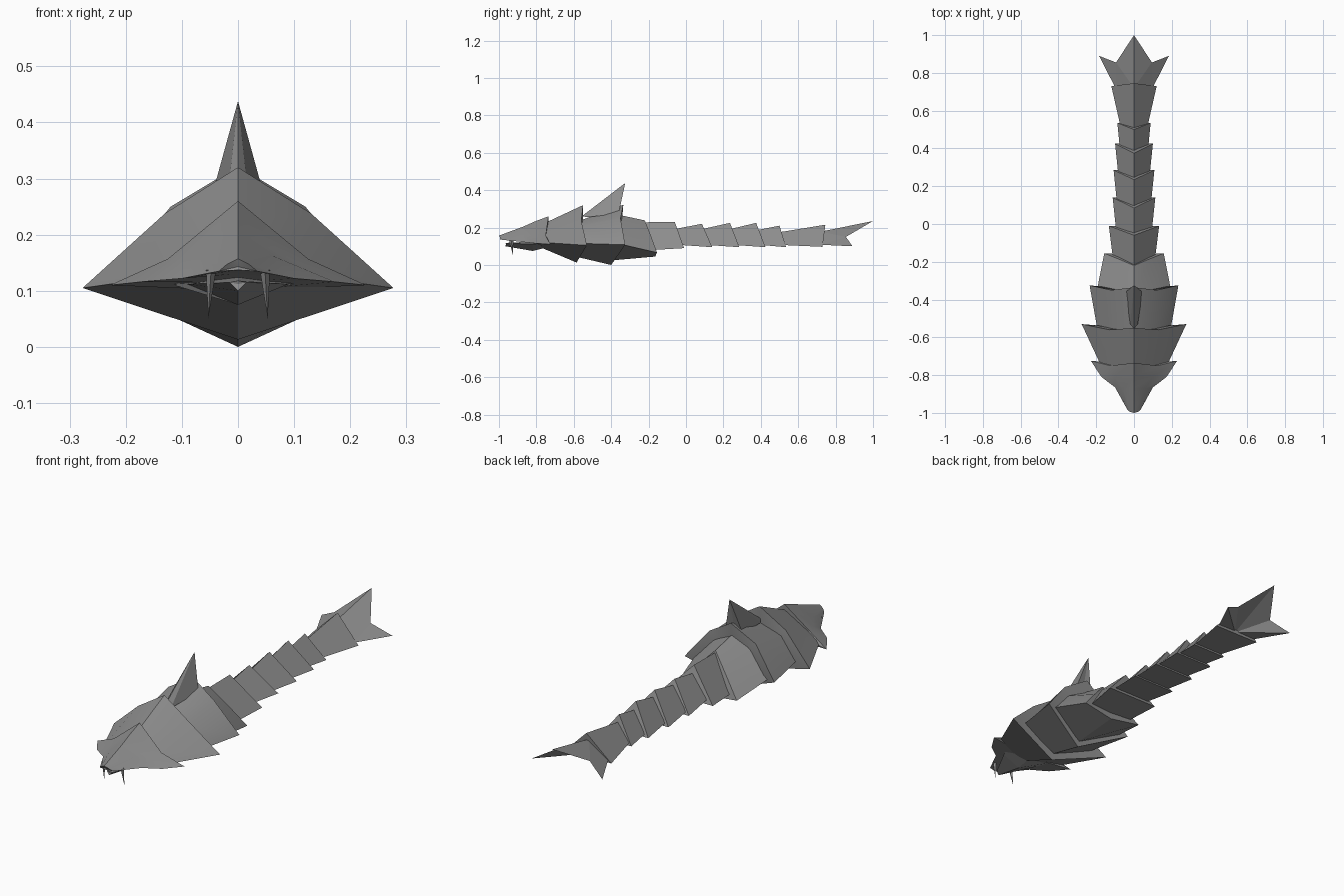
import bpy, bmesh

if "Cube" in bpy.data.objects:
    bpy.data.objects.remove(bpy.data.objects["Cube"])

grey = bpy.data.materials.new("slate grey")
grey.diffuse_color = (0.27, 0.27, 0.27, 1)
grey.use_nodes = True
grey.node_tree.nodes["Principled BSDF"].inputs["Base Color"].default_value = grey.diffuse_color


def finish(name, bm, smooth=False):
    bmesh.ops.remove_doubles(bm, verts=bm.verts, dist=0.0005)
    bmesh.ops.recalc_face_normals(bm, faces=bm.faces)
    me = bpy.data.meshes.new(name)
    bm.to_mesh(me)
    bm.free()
    me.materials.append(grey)
    ob = bpy.data.objects.new(name, me)
    bpy.context.collection.objects.link(ob)
    if smooth:
        bpy.ops.object.select_all(action='DESELECT')
        ob.select_set(True)
        bpy.context.view_layer.objects.active = ob
        bpy.ops.object.shade_smooth_by_angle(angle=0.5)
    return ob


def loft(name, halves, smooth=False):
    """Skin half sections (top centre to bottom centre), mirrored in x."""
    bm = bmesh.new()
    rings = []
    for h in halves:
        full = h + [(-x, y, z) for x, y, z in reversed(h[1:-1])]
        rings.append([bm.verts.new(p) for p in full])
    n = len(rings[0])
    for a, b in zip(rings, rings[1:]):
        for i in range(n):
            j = (i + 1) % n
            bm.faces.new((a[i], a[j], b[j], b[i]))
    for r in (rings[0], rings[-1]):
        c = sum((v.co for v in r), r[0].co * 0) / n
        cv = bm.verts.new(c)
        for i in range(n):
            bm.faces.new((r[i], r[(i + 1) % n], cv))
    return finish(name, bm, smooth)


# Head shield
loft("head", [
    [(0, -1.0, .157), (.02, -.995, .147), (.034, -.985, .135), (0, -.995, .137)],
    [(0, -.87, .205), (.06, -.87, .163), (.1, -.865, .122), (0, -.87, .13)],
    [(0, -.81, .232), (.1, -.81, .152), (.172, -.81, .116), (0, -.81, .115)],
    [(0, -.735, .26), (.125, -.75, .157), (.228, -.725, .11), (0, -.75, .1)],
], True)

# Lower jaw
loft("lower_jaw", [
    [(0, -.965, .118), (.015, -.96, .115), (0, -.965, .1)],
    [(0, -.82, .125), (.09, -.82, .112), (0, -.82, .075)],
    [(0, -.74, .125), (.13, -.74, .115), (0, -.74, .095)],
])

# Three large body plates with shoulders, each flaring over the next
loft("neck_plate", [
    [(0, -.76, .222), (.1, -.76, .16), (.17, -.76, .12), (0, -.78, .095)],
    [(0, -.55, .32), (.13, -.56, .238), (.277, -.53, .105), (0, -.585, .013)],
], True)
loft("chest_plate", [
    [(0, -.56, .24), (.11, -.56, .205), (.195, -.55, .115), (0, -.57, .04)],
    [(0, -.335, .322), (.12, -.35, .25), (.235, -.325, .108), (0, -.4, 0)],
], True)
loft("belly_plate", [
    [(0, -.36, .268), (.1, -.36, .215), (.195, -.345, .11), (0, -.39, .025)],
    [(0, -.22, .238), (.078, -.187, .155), (.157, -.155, .066), (0, -.165, .045)],
], True)

# Tail segments, roof shaped with a flat underside:
# front (ridge y, ridge z, edge x, edge y, edge z), then back
tail = [
    (-.23, .228, .112, -.18, .08, -.06, .23, .133, -.01, .09),
    (-.07, .19, .095, -.03, .107, .085, .22, .113, .14, .095),
    (.07, .188, .09, .11, .107, .235, .225, .108, .285, .095),
    (.22, .188, .083, .26, .107, .375, .225, .1, .425, .095),
    (.36, .182, .075, .4, .107, .5, .21, .088, .535, .095),
    (.48, .172, .07, .51, .107, .745, .215, .12, .73, .097),
]
for i, t in enumerate(tail):
    loft(f"tail_segment_{i + 1}", [
        [(0, y, z), (w, ey, ez), (0, ey, ez)]
        for y, z, w, ey, ez in (t[:5], t[5:])])

# Tail fin: folded three-pointed blade
bm = bmesh.new()
P = {}
for s in (1, -1):
    top0, tip, bot0 = [bm.verts.new(p) for p in
                       ((0, .72, .178), (0, 1.0, .235), (0, .72, .11))]
    root, side, notch = [bm.verts.new((s * x, y, z)) for x, y, z in
                         ((.098, .72, .108), (.185, .89, .1), (.095, .855, .15))]
    for f in ((top0, tip, notch), (top0, notch, root), (root, notch, side),
              (bot0, tip, notch), (bot0, notch, side), (bot0, side, root),
              (top0, root, bot0)):
        bm.faces.new(f)
finish("tail_fin", bm)

# Dorsal fin: swept spike with a kite section
bm = bmesh.new()
tip = bm.verts.new((0, -.325, .438))
base = [bm.verts.new(p) for p in ((0, -.555, .262), (.02, -.53, .255),
                                  (.045, -.36, .275), (0, -.365, .28),
                                  (-.045, -.36, .275), (-.02, -.53, .255))]
for i in range(6):
    bm.faces.new((base[i], base[(i + 1) % 6], tip))
bm.faces.new(base)
finish("dorsal_fin", bm)

# Fangs
for s, name in ((1, "fang_right"), (-1, "fang_left")):
    bm = bmesh.new()
    tip = bm.verts.new((s * .053, -.925, .05))
    ring = [bm.verts.new((s * .048 + dx, -.935 + dy, .137))
            for dx, dy in ((-.009, 0), (0, -.012), (.009, 0), (0, .012))]
    for i in range(4):
        bm.faces.new((ring[i], ring[(i + 1) % 4], tip))
    bm.faces.new(ring)
    finish(name, bm)
